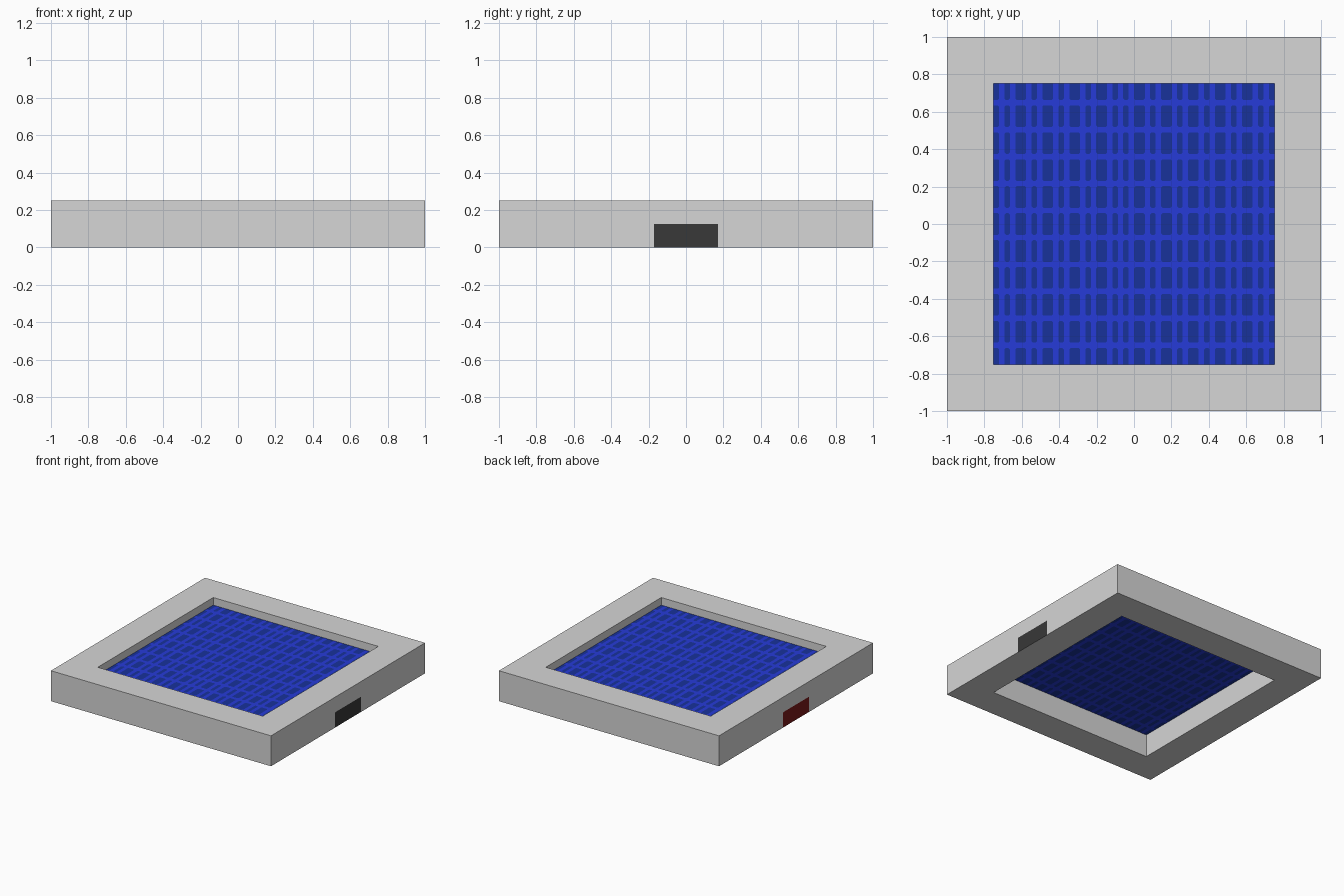
import bpy, bmesh

if "Cube" in bpy.data.objects:
    bpy.data.objects.remove(bpy.data.objects["Cube"])

OUT, INN, H = 1.0, 0.75, 0.25       # frame half sizes and height
PANEL_Z = 0.1875                    # height of the cell sheet
PORT_Y, PORT_Z = 0.17, 0.125        # port half width and height
CUT = 0.25                          # cell corner cut, in pattern units


def material(name, rgb):
    m = bpy.data.materials.new(name)
    m.diffuse_color = (*rgb, 1)
    m.use_nodes = True
    m.node_tree.nodes["Principled BSDF"].inputs["Base Color"].default_value = m.diffuse_color
    return m


def to_object(name, bm, mats):
    me = bpy.data.meshes.new(name)
    bm.to_mesh(me)
    bm.free()
    for m in mats:
        me.materials.append(m)
    ob = bpy.data.objects.new(name, me)
    bpy.context.collection.objects.link(ob)
    return ob


grey = material("frame grey", (0.67, 0.67, 0.67))
black = material("port dark grey", (0.04, 0.04, 0.04))
red = material("port dark red", (0.19, 0.009, 0.009))
blue = material("line blue", (0.019, 0.044, 0.69))
navy = material("cell navy", (0.009, 0.032, 0.33))

# Frame: square ring with an open middle
bm = bmesh.new()


def loop(r, z):
    return [bm.verts.new((x * r, y * r, z)) for x, y in ((-1, -1), (1, -1), (1, 1), (-1, 1))]


rings = [loop(OUT, 0), loop(OUT, H), loop(INN, H), loop(INN, 0)]
for k in range(4):
    a, b = rings[k], rings[(k + 1) % 4]
    for i in range(4):
        j = (i + 1) % 4
        bm.faces.new((a[i], a[j], b[j], b[i]))
bmesh.ops.recalc_face_normals(bm, faces=bm.faces[:])

# Cut the port outlines into the frame and colour them by side
for co, no in (((0, PORT_Y, 0), (0, 1, 0)), ((0, -PORT_Y, 0), (0, 1, 0)),
               ((0, 0, PORT_Z), (0, 0, 1))):
    bmesh.ops.bisect_plane(bm, geom=bm.verts[:] + bm.edges[:] + bm.faces[:],
                           plane_co=co, plane_no=no)
for f in bm.faces:
    c = f.calc_center_median()
    if abs(c.x) > OUT - 0.01 and abs(c.y) < PORT_Y and c.z < PORT_Z:
        f.material_index = 1 if c.x > 0 else 2
to_object("frame", bm, [grey, black, red])

# Panel: sheet of dark cells between lines, laid out on a 52 unit pattern
WIDE = "2111"                       # wide cell, line, narrow cell, line
columns = "1111" + WIDE * 4 + "11" + WIDE * 5 + "1"
rows = "31" + "41" * 9 + "3"


def cuts(widths):
    """Cut positions, and per strip: is it a cell strip, and which cell end it is."""
    pos, kinds, p = [0], [], 0
    for i, w in enumerate(map(int, widths)):
        if i % 2:                               # line
            pos.append(p + w)
            kinds.append((False, 0))
        else:                                   # cell: end, middle, end
            pos += [p + CUT, p + w - CUT, p + w]
            kinds += [(True, -1 if i else 0), (True, 0),
                      (True, 1 if i < len(widths) - 1 else 0)]
        p += w
    return [-INN + 2 * INN * q / p for q in pos], kinds


(xs, xk), (ys, yk) = cuts(columns), cuts(rows)
bm = bmesh.new()
grid = [[bm.verts.new((x, y, PANEL_Z)) for y in ys] for x in xs]
for i, (cell_x, ex) in enumerate(xk):
    for j, (cell_y, ey) in enumerate(yk):
        q = [grid[i][j], grid[i + 1][j], grid[i + 1][j + 1], grid[i][j + 1]]
        if cell_x and cell_y and ex and ey:     # cut corner: outer half is line blue
            k = {(-1, -1): 0, (1, -1): 1, (1, 1): 2, (-1, 1): 3}[ex, ey]
            q = q[k:] + q[:k]
            bm.faces.new((q[3], q[0], q[1])).material_index = 0
            bm.faces.new((q[1], q[2], q[3])).material_index = 1
        else:
            bm.faces.new(q).material_index = int(cell_x and cell_y)
to_object("cell_panel", bm, [blue, navy])
